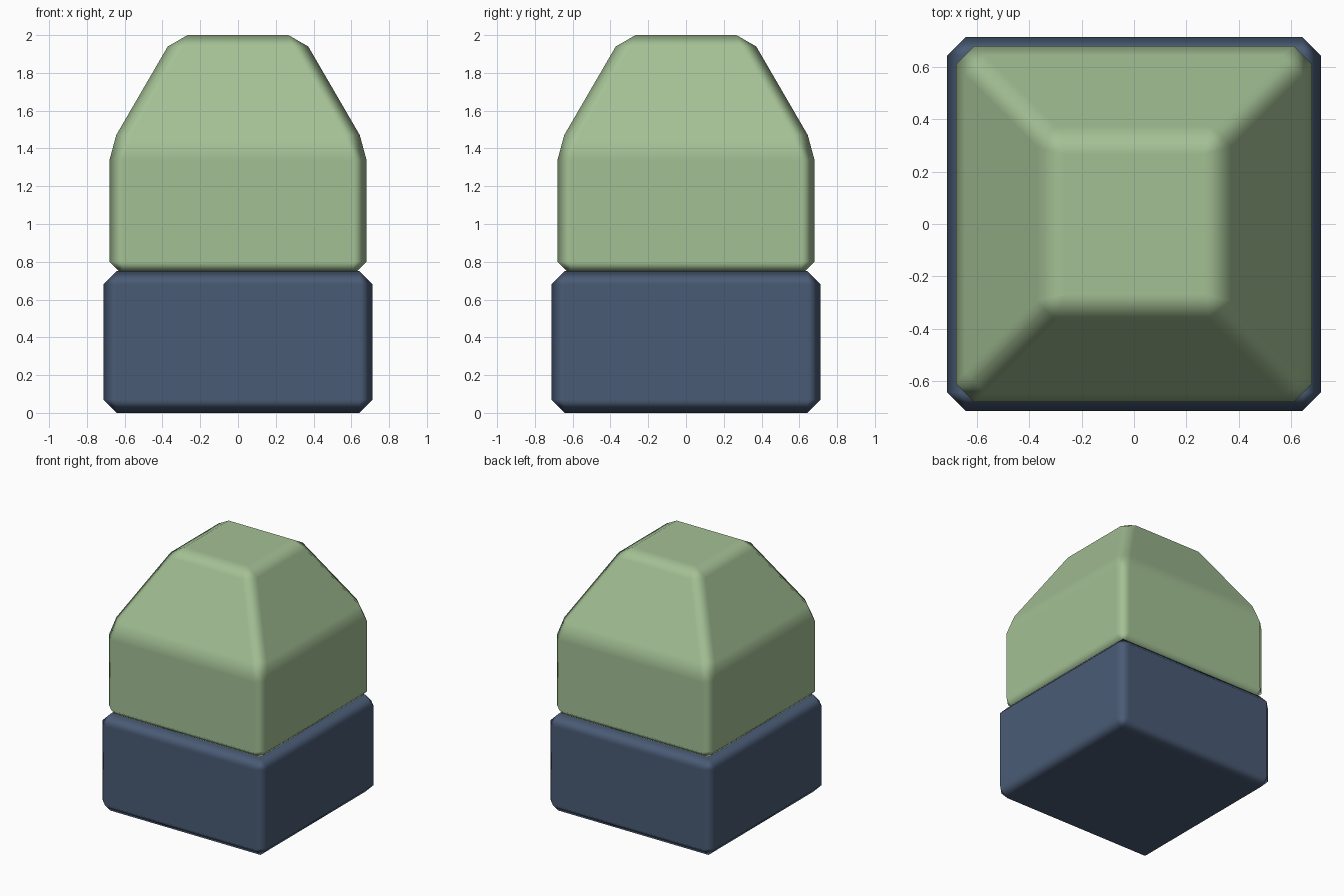
import bpy
import bmesh

if "Cube" in bpy.data.objects:
    bpy.data.objects.remove(bpy.data.objects["Cube"])


def material(name, rgb):
    m = bpy.data.materials.new(name)
    m.diffuse_color = (*rgb, 1.0)
    m.use_nodes = True
    m.node_tree.nodes["Principled BSDF"].inputs["Base Color"].default_value = m.diffuse_color
    return m


def square_stack(name, levels, mat, bevel):
    """Solid made of stacked square sections given as (half width, z)."""
    bm = bmesh.new()
    rings = [[bm.verts.new((sx * h, sy * h, z))
              for sx, sy in ((-1, -1), (1, -1), (1, 1), (-1, 1))]
             for h, z in levels]
    for a, b in zip(rings, rings[1:]):
        for i in range(4):
            j = (i + 1) % 4
            bm.faces.new((a[i], a[j], b[j], b[i]))
    bm.faces.new(rings[0][::-1])
    bm.faces.new(rings[-1])
    bmesh.ops.recalc_face_normals(bm, faces=bm.faces[:])
    for f in bm.faces:
        f.smooth = True
    me = bpy.data.meshes.new(name)
    bm.to_mesh(me)
    bm.free()
    me.materials.append(mat)
    ob = bpy.data.objects.new(name, me)
    bpy.context.collection.objects.link(ob)
    # Single chamfer on every edge with softened normals
    mod = ob.modifiers.new("chamfer", 'BEVEL')
    mod.width = bevel
    mod.segments = 1
    mod.limit_method = 'NONE'
    mod.harden_normals = True
    return ob


green = material("sage green", (0.37, 0.53, 0.30))
navy = material("navy blue", (0.068, 0.105, 0.178))

# Lower block
square_stack("base_block", [(0.713, 0.0), (0.713, 0.75)], navy, 0.07)
# Upper block with tapered top, sunk slightly into the base
square_stack("tapered_top", [(0.68, 0.73), (0.68, 1.41), (0.337, 2.0)], green, 0.07)
